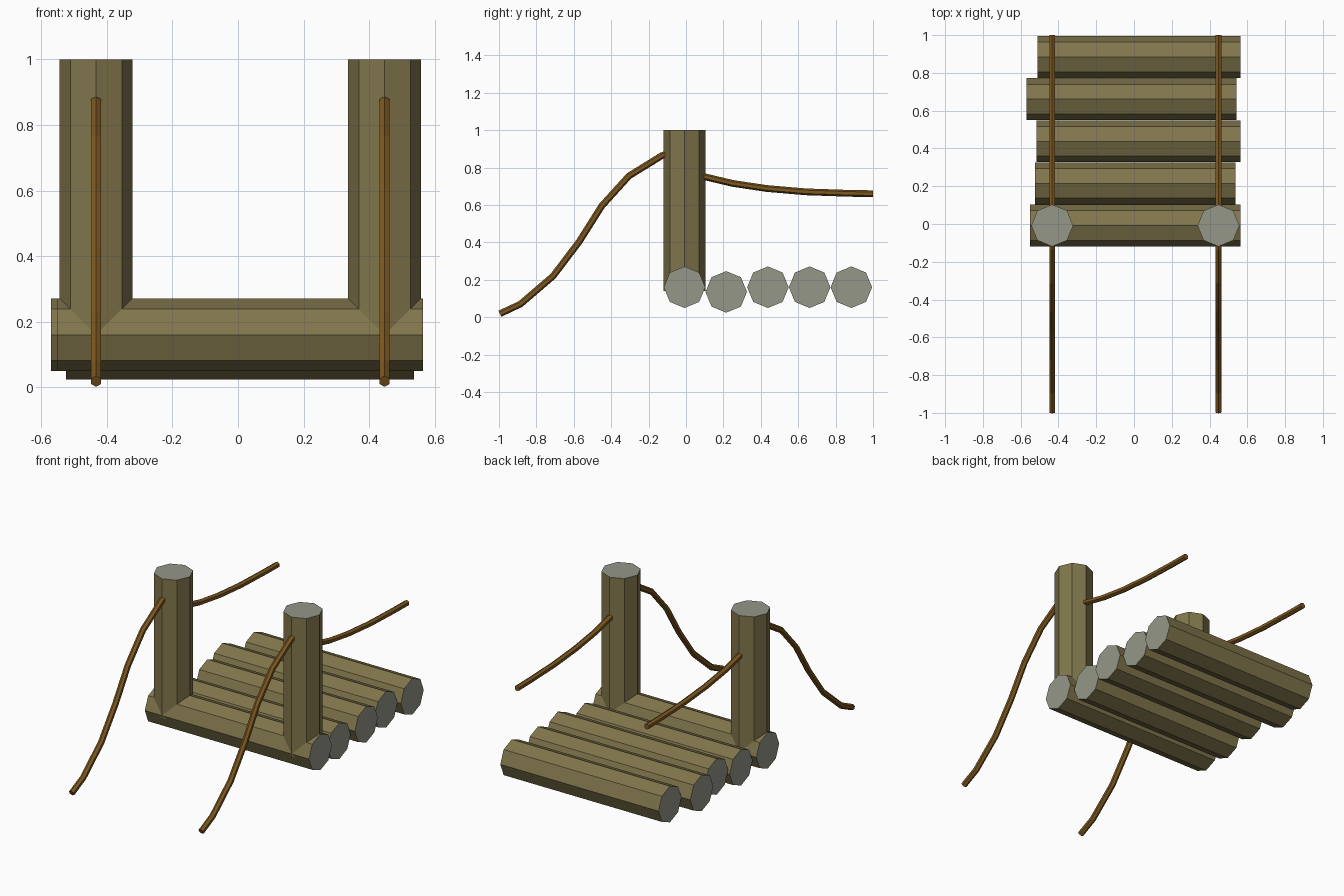
import bpy
import bmesh
import math
from mathutils import Matrix, Vector

cube = bpy.data.objects.get("Cube")
if cube:
    bpy.data.objects.remove(cube, do_unlink=True)


def make_material(name, color):
    mat = bpy.data.materials.new(name)
    mat.use_nodes = True
    mat.diffuse_color = (*color, 1)
    mat.node_tree.nodes["Principled BSDF"].inputs["Base Color"].default_value = (*color, 1)
    return mat


BARK = make_material("olive bark", (0.216, 0.178, 0.072))
CUT = make_material("grey cut wood", (0.30, 0.31, 0.25))
ROPE = make_material("brown rope", (0.205, 0.098, 0.015))


def finish(name, bm, materials):
    bmesh.ops.recalc_face_normals(bm, faces=bm.faces)
    mesh = bpy.data.meshes.new(name)
    bm.to_mesh(mesh)
    bm.free()
    for mat in materials:
        mesh.materials.append(mat)
    obj = bpy.data.objects.new(name, mesh)
    bpy.context.collection.objects.link(obj)
    return obj


def timber(name, start, end, radius=0.111):
    """Eight-sided timber with bark sides and cut ends."""
    start, end = Vector(start), Vector(end)
    axis = end - start
    turn = Matrix.Rotation(math.pi / 2, 4, "Y") if axis.x else Matrix()
    bm = bmesh.new()
    bmesh.ops.create_cone(bm, cap_ends=True, segments=8, radius1=radius, radius2=radius,
                          depth=axis.length,
                          matrix=Matrix.Translation((start + end) / 2) @ turn)
    for face in bm.faces:
        face.material_index = int(len(face.verts) == 8)
    return finish(name, bm, [BARK, CUT])


def rope(name, x, path, radius=0.018, sides=6):
    """Six-sided tube swept along a (y, z) path, with mitred bends."""
    points = [Vector((x, y, z)) for y, z in path]
    side = Vector((1, 0, 0))
    bm = bmesh.new()
    rings = []
    for i, point in enumerate(points):
        before = points[max(i - 1, 0)]
        after = points[min(i + 1, len(points) - 1)]
        up = side.cross((after - before).normalized())
        ring = []
        for k in range(sides):
            a = math.tau * k / sides
            ring.append(bm.verts.new(point + radius * (up * math.cos(a) + side * math.sin(a))))
        rings.append(ring)
    for a, b in zip(rings, rings[1:]):
        for k in range(sides):
            n = (k + 1) % sides
            bm.faces.new((a[k], a[n], b[n], b[k]))
    bm.faces.new(rings[0])
    bm.faces.new(rings[-1])
    return finish(name, bm, [ROPE])


# Deck logs: left end, right end, height
logs = [(-0.55, 0.565, 0.16), (-0.525, 0.537, 0.135), (-0.515, 0.565, 0.16),
        (-0.57, 0.543, 0.16), (-0.51, 0.565, 0.16)]
for i, (x0, x1, z) in enumerate(logs):
    y = -0.008 + 0.223 * i
    timber(f"deck_log_{i + 1}", (x0, y, z), (x1, y, z))

# Posts and ropes on both sides
front_path = [(-0.08, 0.882), (-0.13, 0.863), (-0.305, 0.755), (-0.45, 0.595), (-0.57, 0.405),
              (-0.71, 0.22), (-0.885, 0.07), (-0.995, 0.018)]
back_path = [(0.06, 0.76), (0.25, 0.715), (0.43, 0.688), (0.64, 0.67), (0.87, 0.662), (1.0, 0.66)]
for label, x in (("right", -0.433), ("left", 0.447)):
    timber(f"{label}_post", (x, -0.008, 0.14), (x, -0.008, 1.0))
    rope(f"{label}_front_rope", x, front_path)
    rope(f"{label}_back_rope", x, back_path)
